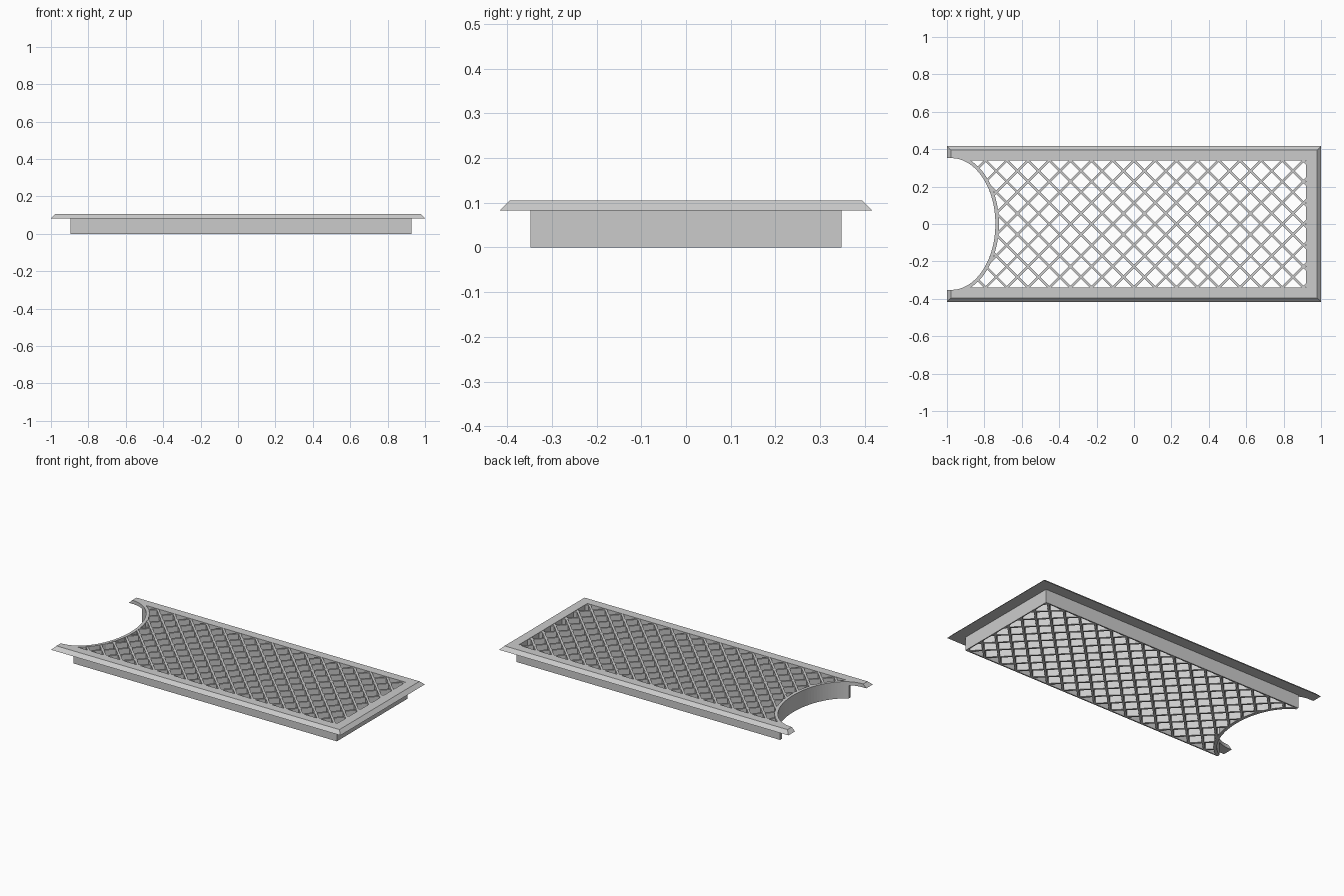
import bpy, bmesh, math
from mathutils import Vector

cube = bpy.data.objects.get("Cube")
if cube:
    bpy.data.objects.remove(cube)

# Single grey finish
grey = bpy.data.materials.new("plain grey")
grey.use_nodes = True
COLOUR = (0.6, 0.6, 0.6, 1)
grey.diffuse_color = COLOUR
grey.node_tree.nodes["Principled BSDF"].inputs["Base Color"].default_value = COLOUR

# Main sizes
HALF_Y, OPEN_Y, WALL_Y = 0.417, 0.34, 0.348
OPEN_X, WALL_X, LEFT_X = 0.92, 0.927, -0.895
LIP, TOP = 0.083, 0.105
BEVEL = TOP - LIP
CUT_X, CUT_A, CUT_B = -0.976, 0.235, 0.352   # elliptical cut-out at the left end
RIM = 0.019


def finish(name, bm):
    bmesh.ops.recalc_face_normals(bm, faces=bm.faces)
    mesh = bpy.data.meshes.new(name)
    bm.to_mesh(mesh)
    bm.free()
    mesh.materials.append(grey)
    obj = bpy.data.objects.new(name, mesh)
    bpy.context.collection.objects.link(obj)


def loft(bm, sections):
    """Join a run of four-point sections into a capped strip."""
    rings = [[bm.verts.new(p) for p in s] for s in sections]
    for a, b in zip(rings, rings[1:]):
        for i in range(4):
            j = (i + 1) % 4
            bm.faces.new((a[i], a[j], b[j], b[i]))
    bm.faces.new(rings[0])
    bm.faces.new(rings[-1])


def ellipse(angle, grow=0):
    return (CUT_X + (CUT_A + grow) * math.cos(angle),
            (CUT_B + grow) * math.sin(angle))


# Bevelled flange: C-shaped strip with its inner edge following the cut-out
def flange_section(x_low, x_high, x_in, y_in):
    return [(x_low, HALF_Y, LIP), (x_high, HALF_Y - BEVEL, TOP),
            (max(x_in, -1 + BEVEL), y_in, TOP), (x_in, y_in, LIP)]


side = [flange_section(-1, -1 + BEVEL, -1, CUT_B)]
start = math.asin(OPEN_Y / CUT_B)
for i in range(7):
    x, y = ellipse(math.pi / 2 + (start - math.pi / 2) * i / 6)
    side.append(flange_section(x, x, x, y))
side.append(flange_section(1, 1 - BEVEL, OPEN_X, OPEN_Y))
mirrored = [[(x, -y, z) for x, y, z in s] for s in reversed(side)]
bm = bmesh.new()
loft(bm, side + mirrored)
finish("flange", bm)


# Straight skirt walls below the flange
def wall_section(x_out, x_in, sign):
    return [(x_out, sign * WALL_Y, 0), (x_out, sign * WALL_Y, LIP),
            (x_in, sign * OPEN_Y, LIP), (x_in, sign * OPEN_Y, 0)]


bm = bmesh.new()
loft(bm, [wall_section(LEFT_X, LEFT_X, 1), wall_section(WALL_X, OPEN_X, 1),
          wall_section(WALL_X, OPEN_X, -1), wall_section(LEFT_X, LEFT_X, -1)])
finish("skirt_wall", bm)


# Curved strip round the cut-out
def curved_strip(name, limit, low, high):
    steps = 40
    sections = []
    for i in range(steps + 1):
        a = limit * (1 - 2 * i / steps)
        inner, outer = ellipse(a), ellipse(a, RIM)
        outer = (outer[0], max(-WALL_Y, min(WALL_Y, outer[1])))
        sections.append([(*inner, low), (*inner, high), (*outer, high), (*outer, low)])
    bm = bmesh.new()
    loft(bm, sections)
    finish(name, bm)


curved_strip("curved_wall", math.acos((LEFT_X - CUT_X) / CUT_A), 0, LIP)
curved_strip("curved_rim", start, LIP, TOP)

# Diagonal lattice bars, almost flush with the flange and trimmed to the walls
PITCH, WIDTH, BAR_TOP = 0.1133, 0.013, 0.103


def inside(x, y):
    if x > WALL_X + 0.02 or x < LEFT_X - 0.02 or abs(y) > WALL_Y + 0.02:
        return False
    return ((x - CUT_X) / (CUT_A + 0.009)) ** 2 + (y / (CUT_B + 0.009)) ** 2 > 1


def bar(bm, p, q):
    p, q = Vector((*p, 0)), Vector((*q, 0))
    d = (q - p).normalized()
    n = Vector((-d.y, d.x, 0)) * WIDTH / 2
    up = Vector((0, 0, BAR_TOP))
    loft(bm, [[c - n, c + n, c + n + up, c - n + up] for c in (p, q)])


bm = bmesh.new()
STEP = 0.002
for slope in (1, -1):
    for k in range(-13, 14):
        run = []
        for i in range(420):
            y = -0.42 + i * STEP
            point = (k * PITCH + slope * y, y)
            if inside(*point):
                run.append(point)
            elif run:
                if len(run) > 12:
                    bar(bm, run[0], run[-1])
                run = []
for co, no in (((0, 0.344, 0), (0, 1, 0)), ((0, -0.344, 0), (0, -1, 0)),
               ((0.923, 0, 0), (1, 0, 0)), ((LEFT_X, 0, 0), (-1, 0, 0))):
    bmesh.ops.bisect_plane(bm, geom=bm.verts[:] + bm.edges[:] + bm.faces[:],
                           plane_co=co, plane_no=no, clear_outer=True)
bmesh.ops.holes_fill(bm, edges=[e for e in bm.edges if e.is_boundary], sides=8)
finish("lattice", bm)
